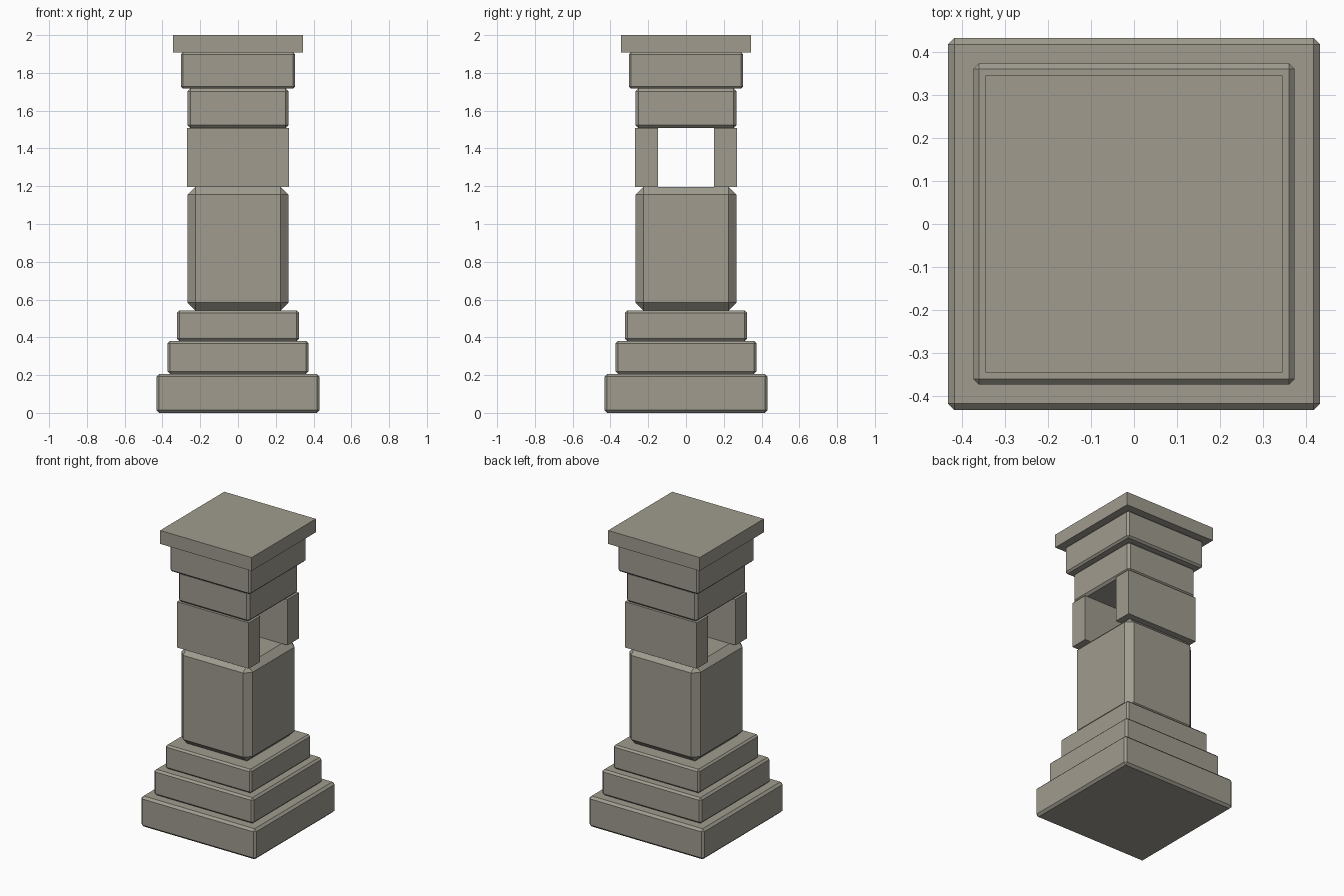
import bpy

cube = bpy.data.objects.get("Cube")
if cube:
    bpy.data.objects.remove(cube, do_unlink=True)

# Single stone colour
stone = bpy.data.materials.new("warm_grey_stone")
stone.use_nodes = True
COLOUR = (0.35, 0.33, 0.275, 1)
stone.diffuse_color = COLOUR
bsdf = next(n for n in stone.node_tree.nodes if n.type == 'BSDF_PRINCIPLED')
bsdf.inputs["Base Color"].default_value = COLOUR
bsdf.inputs["Roughness"].default_value = 0.9


def block(name, half_x, half_y, bottom, top, bevel=0, y=0):
    """Flat-shaded stone block with optional single-step chamfer."""
    bpy.ops.mesh.primitive_cube_add(size=2, location=(0, y, (bottom + top) / 2))
    obj = bpy.context.object
    obj.name = name
    obj.scale = (half_x, half_y, (top - bottom) / 2)
    bpy.ops.object.transform_apply(location=False, rotation=False, scale=True)
    obj.data.materials.append(stone)
    if bevel:
        mod = obj.modifiers.new("chamfer", 'BEVEL')
        mod.width = bevel
        mod.segments = 1
    return obj


# Stacked square tiers: name, half width, bottom, top, chamfer
tiers = [
    ("base_step", 0.432, 0.0, 0.207, 0.015),
    ("middle_step", 0.373, 0.207, 0.381, 0.013),
    ("upper_step", 0.323, 0.381, 0.542, 0.012),
    ("shaft", 0.267, 0.542, 1.197, 0.042),
    ("neck", 0.267, 1.508, 1.717, 0.015),
    ("capital", 0.303, 1.717, 1.909, 0.012),
    ("cap_slab", 0.344, 1.909, 2.0, 0),
]
for name, half, bottom, top, bevel in tiers:
    block(name, half, half, bottom, top, bevel)

# Two upright slabs flank the opening through the lantern chamber
for name, side in (("front_chamber_wall", -1), ("back_chamber_wall", 1)):
    block(name, 0.269, 0.061, 1.197, 1.508, y=side * 0.208)
